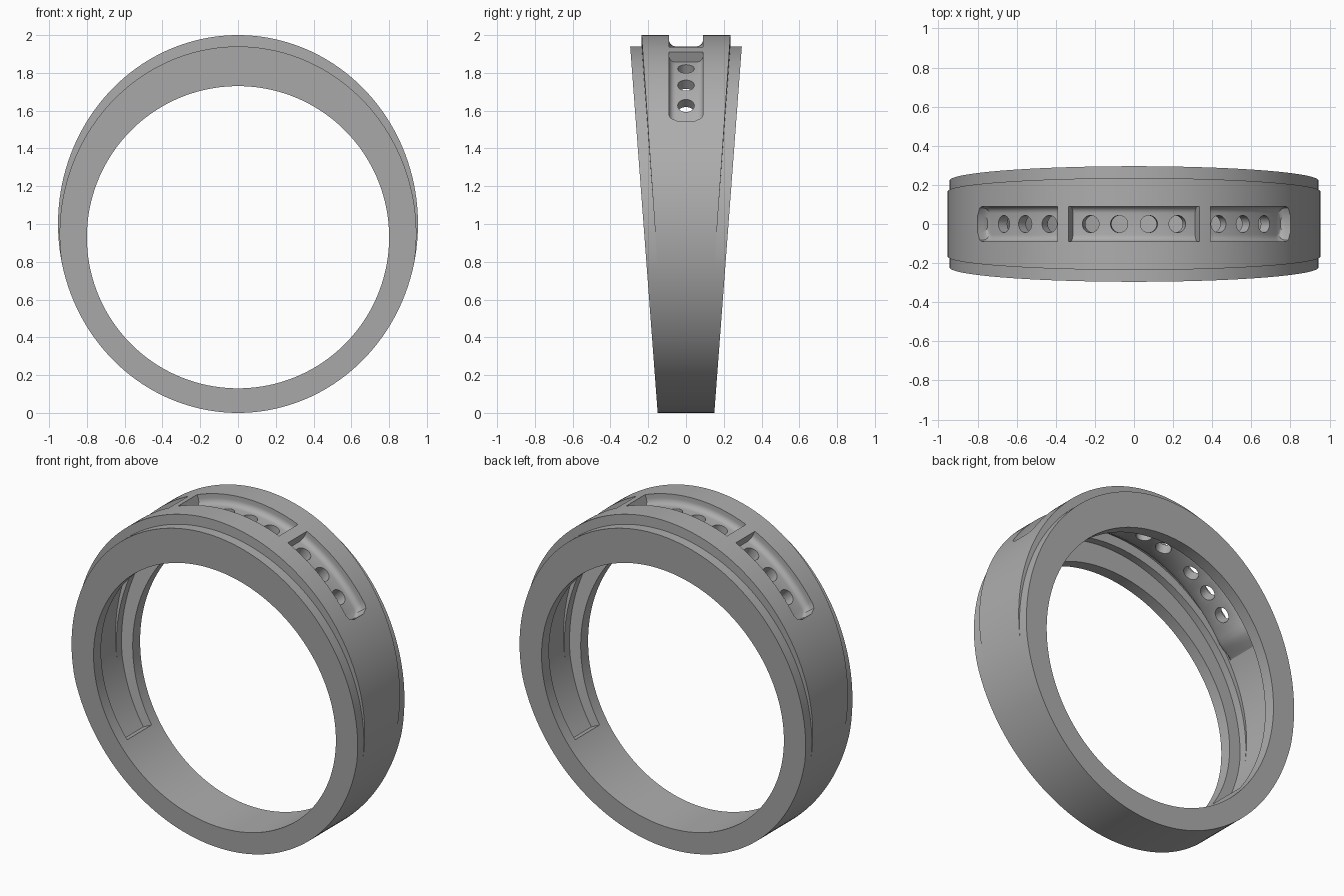
import bpy, bmesh
from math import sin, cos, radians, pi, sqrt
from mathutils import Vector, Matrix

cube = bpy.data.objects.get("Cube")
if cube:
    bpy.data.objects.remove(cube)

metal = bpy.data.materials.new("satin_grey_metal")
metal.use_nodes = True
grey = (0.42, 0.42, 0.42, 1)
metal.diffuse_color = grey
metal.node_tree.nodes["Principled BSDF"].inputs["Base Color"].default_value = grey


# Points on the outer oval (sunk by depth) and on the round finger hole
def outer(a, depth, y):
    return Vector(((0.953 - depth) * sin(a), y, 1 + (1 - depth) * cos(a)))


def bore(a, radius, y):
    return Vector((radius * sin(a), y, 0.93 + radius * cos(a)))


def half_width(z):
    return 0.15 + 0.075 * z


def band_width(a):
    return 0.097 + 0.069 * (1 + cos(a))


def step_depth(a):
    return max(0, 0.05 * (0.2 + cos(a)))


def mirrored(half):
    """Complete a half section (y > 0) with its mirror image."""
    return half + [Vector((p.x, -p.y, p.z)) for p in reversed(half)]


def sweep(bm, section, start, end, steps, closed=False):
    """Skin a section along an arc measured from the top."""
    count = steps if closed else steps + 1
    rings = [[bm.verts.new(p) for p in section(start + (end - start) * i / steps)]
             for i in range(count)]
    size = len(rings[0])
    for i in range(steps):
        r, s = rings[i], rings[(i + 1) % count]
        for j in range(size):
            k = (j + 1) % size
            bm.faces.new((r[j], r[k], s[k], s[j]))
    if not closed:
        bm.faces.new(rings[0])
        bm.faces.new(rings[-1])


def finish(bm, name):
    bmesh.ops.remove_doubles(bm, verts=bm.verts, dist=0.00005)
    bmesh.ops.recalc_face_normals(bm, faces=bm.faces)
    mesh = bpy.data.meshes.new(name)
    bm.to_mesh(mesh)
    bm.free()
    obj = bpy.data.objects.new(name, mesh)
    bpy.context.collection.objects.link(obj)
    mesh.materials.append(metal)
    return obj


# Tapered band with a raised centre and stepped shoulders
def body_section(a):
    d, b = step_depth(a), band_width(a)
    edge = outer(a, d, 0)
    edge.y = half_width(edge.z)
    inside = bore(a, 0.8, 0)
    inside.y = half_width(inside.z)
    return mirrored([inside, edge, outer(a, d, b), outer(a, 0, b)])


bm = bmesh.new()
sweep(bm, body_section, 0, 2 * pi, 180, closed=True)
ring = finish(bm, "ring_band")


# Hollow inside: follows the outer steps and leaves a rib under the slots
def hollow_section(a):
    d, b = step_depth(a) + 0.07, band_width(a) - 0.06
    inside = bore(a, 0.7, 0)
    inside.y = half_width(inside.z) - 0.07
    edge = outer(a, d, 0)
    edge.y = half_width(edge.z) - 0.07
    rib = 0.05 * min(1, max(0, (radians(63) - abs(a)) / radians(5)))
    foot = min(0.135, b - 0.01)
    return mirrored([inside, edge, outer(a, d, b), outer(a, 0.07, b),
                     outer(a, 0.07, foot), outer(a, 0.07 + rib * 0.7, foot - 0.01),
                     outer(a, 0.07 + rib, foot - 0.04)])


bm = bmesh.new()
sweep(bm, hollow_section, radians(-127), radians(127), 127)
hollow = finish(bm, "hollow_cutter")


# Three rounded slots in the top of the band
def slot_section(a):
    k = min(1, max(0, (abs(a) - radians(54.3)) / radians(2.7)))
    h = 0.09 - 0.045 * (1 - sqrt(1 - k * k))
    fillet = [outer(a, 0.025 + 0.035 * sin(t * pi / 10), h - 0.035 * (1 - cos(t * pi / 10)))
              for t in range(6)]
    return mirrored([outer(a, -0.05, h)] + fillet)


bm = bmesh.new()
for start, end in ((-57, -24.3), (-20.5, 20.5), (24.3, 57)):
    sweep(bm, slot_section, radians(start), radians(end), 30)
slots = finish(bm, "slot_cutter")

# Stone holes through the slot floors
bm = bmesh.new()
for angle in (4.9, 14.4, 29, 38.6, 48.2):
    for side in (-1, 1):
        a = radians(angle * side)
        place = Matrix.Translation(outer(a, 0.09, 0)) @ Matrix.Rotation(a, 4, "Y")
        bmesh.ops.create_cone(bm, cap_ends=True, segments=32, radius1=0.044,
                              radius2=0.044, depth=0.16, matrix=place)
holes = finish(bm, "hole_cutter")

# Cut everything out of the band
bpy.context.view_layer.objects.active = ring
ring.select_set(True)
for cutter in (slots, hollow, holes):
    cut = ring.modifiers.new("cut", "BOOLEAN")
    cut.operation = "DIFFERENCE"
    cut.solver = "EXACT"
    cut.object = cutter
    bpy.ops.object.modifier_apply(modifier=cut.name)
    bpy.data.objects.remove(cutter)

bpy.ops.object.shade_smooth_by_angle(angle=radians(30))
